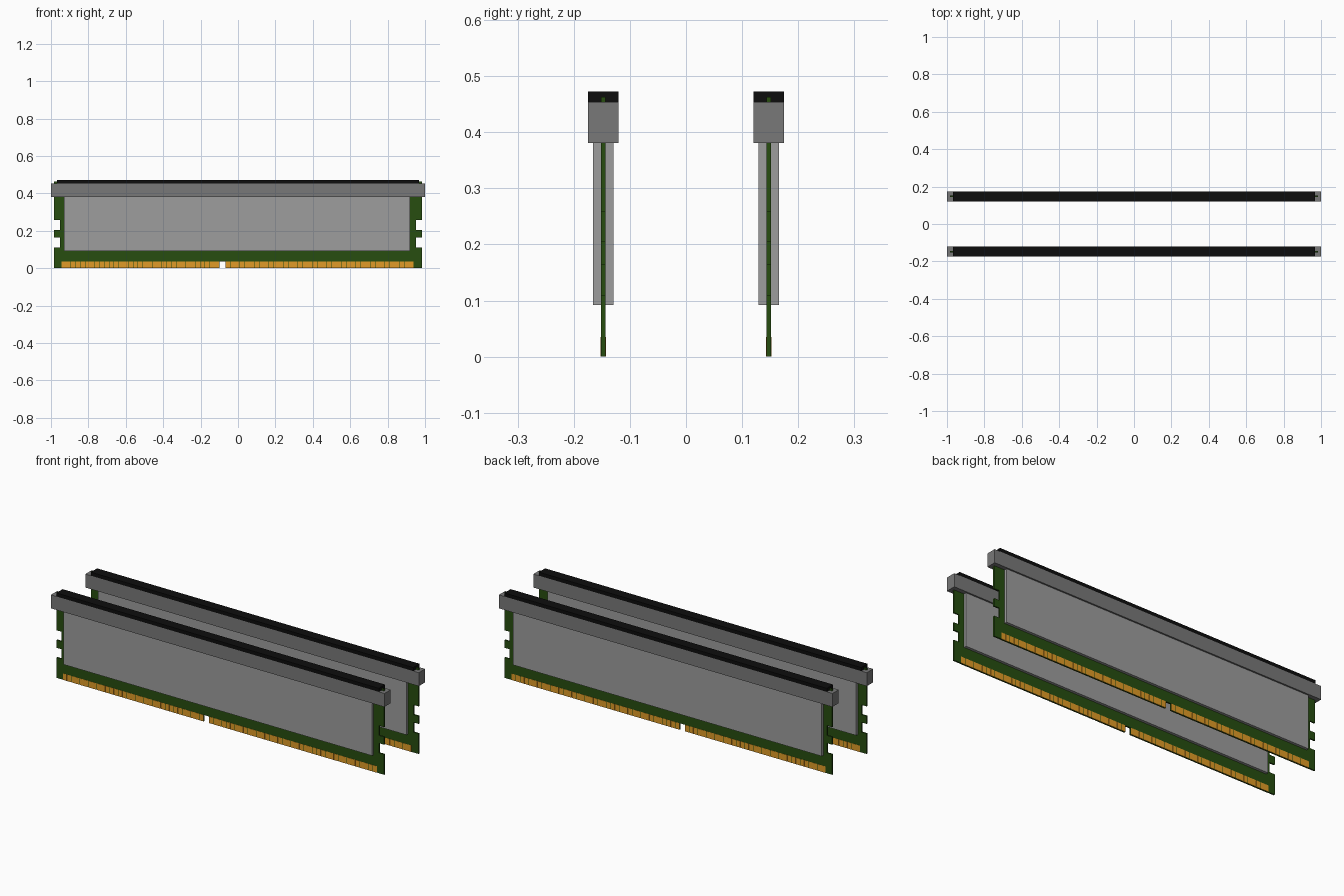
import bpy, bmesh

if "Cube" in bpy.data.objects:
    bpy.data.objects.remove(bpy.data.objects["Cube"])


def material(name, rgb):
    m = bpy.data.materials.new(name)
    m.diffuse_color = (*rgb, 1)
    m.use_nodes = True
    m.node_tree.nodes["Principled BSDF"].inputs["Base Color"].default_value = m.diffuse_color
    return m


GREEN = material("board_green", (0.02, 0.075, 0.005))
GOLD = material("contact_gold", (0.75, 0.33, 0.02))
BLACK = material("strip_black", (0.004, 0.004, 0.004))
LIGHT = material("spreader_grey", (0.34, 0.34, 0.34))
DARK = material("rail_grey", (0.19, 0.19, 0.19))


def finish(name, bm, mat):
    bmesh.ops.recalc_face_normals(bm, faces=bm.faces)
    me = bpy.data.meshes.new(name)
    bm.to_mesh(me)
    bm.free()
    me.materials.append(mat)
    ob = bpy.data.objects.new(name, me)
    bpy.context.collection.objects.link(ob)
    return ob


def add_box(bm, x0, x1, y0, y1, z0, z1):
    verts = bmesh.ops.create_cube(bm, size=1)["verts"]
    for v in verts:
        v.co.x = x0 if v.co.x < 0 else x1
        v.co.y = y0 if v.co.y < 0 else y1
        v.co.z = z0 if v.co.z < 0 else z1


def box(name, mat, *dims):
    bm = bmesh.new()
    add_box(bm, *dims)
    return finish(name, bm, mat)


X, XN = 0.983, 0.952          # board half width, and at the side notches
KEY0, KEY1 = -0.10, -0.068    # key slot in the contact edge
SIDE = [(X, 0), (X, 0.11), (XN, 0.11), (XN, 0.163), (X, 0.163),
        (X, 0.205), (XN, 0.205), (XN, 0.258), (X, 0.258), (X, 0.463)]

for label, yc in (("front", -0.1475), ("back", 0.1475)):
    # circuit board: notched outline extruded through its thickness
    outline = ([(KEY0, 0), (KEY0, 0.035), (KEY1, 0.035), (KEY1, 0)] + SIDE
               + [(-x, z) for x, z in reversed(SIDE)])
    bm = bmesh.new()
    face = bm.faces.new([bm.verts.new((x, yc - 0.004, z)) for x, z in outline])
    ext = bmesh.ops.extrude_face_region(bm, geom=[face])["geom"]
    bmesh.ops.translate(bm, vec=(0, 0.008, 0),
                        verts=[v for v in ext if isinstance(v, bmesh.types.BMVert)])
    finish(label + "_circuit_board", bm, GREEN)

    # gold contacts on both faces, either side of the key slot
    bm = bmesh.new()
    for x0, x1, count in ((-0.945, KEY0, 33), (KEY1, 0.94, 39)):
        pitch = (x1 - x0) / count
        for i in range(count):
            a = x0 + i * pitch
            for s in (-1, 1):
                ya, yb = sorted((yc + s * 0.003, yc + s * 0.005))
                add_box(bm, a + 0.001, a + pitch - 0.001, ya, yb, 0, 0.035)
    finish(label + "_contacts", bm, GOLD)

    # heat spreader, top rail and black strip
    box(label + "_heat_spreader", LIGHT,
        -0.93, 0.92, yc - 0.0185, yc + 0.0185, 0.092, 0.40)
    box(label + "_top_rail", DARK,
        -1, 1, yc - 0.027, yc + 0.027, 0.381, 0.454)
    box(label + "_top_strip", BLACK,
        -0.967, 0.967, yc - 0.027, yc + 0.027, 0.454, 0.473)
